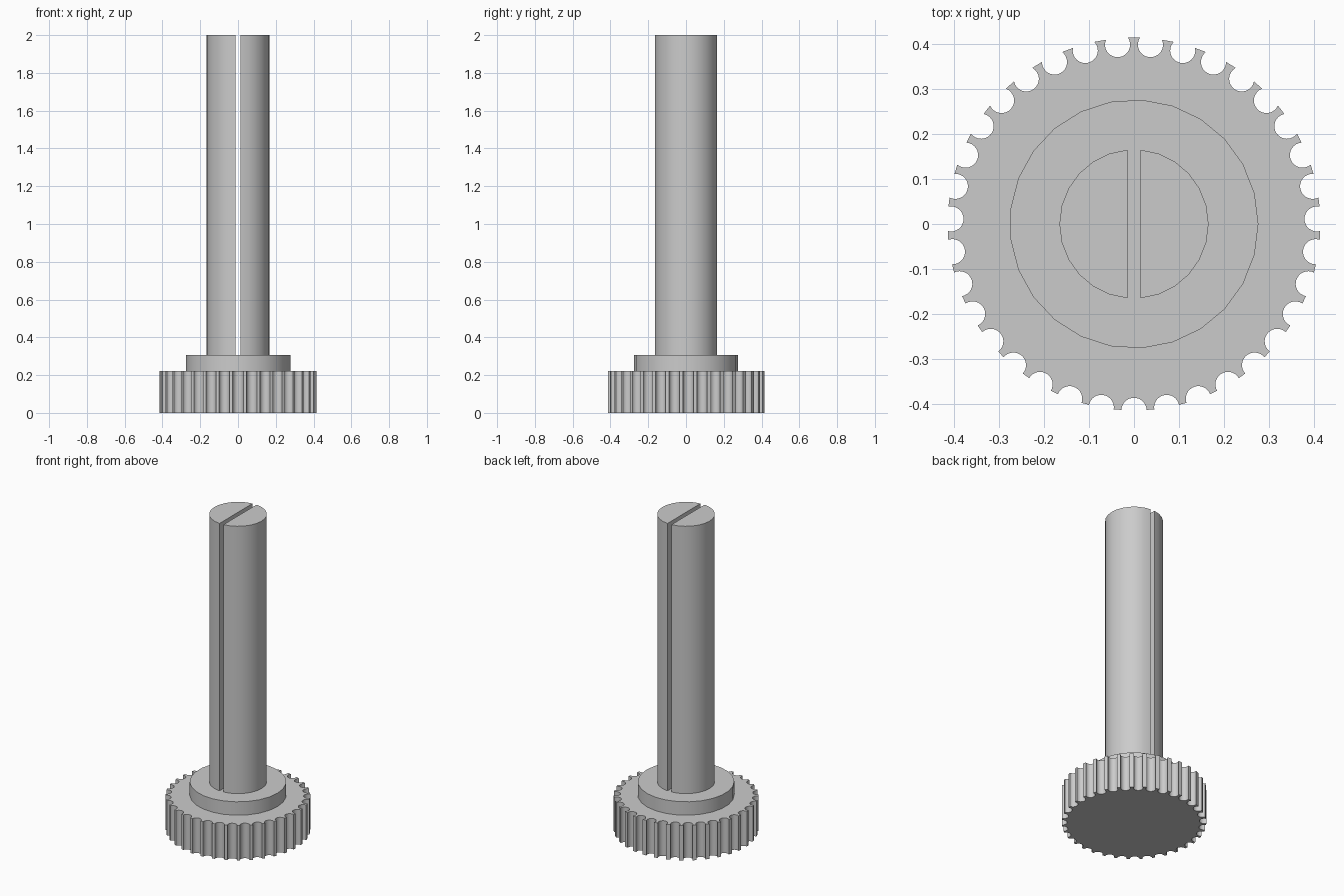
import bpy
import bmesh
from math import acos, asin, cos, sin, pi, tau

if "Cube" in bpy.data.objects:
    bpy.data.objects.remove(bpy.data.objects["Cube"], do_unlink=True)

grey = bpy.data.materials.new("plain grey")
grey.use_nodes = True
COLOUR = (0.6, 0.6, 0.6, 1)
grey.diffuse_color = COLOUR
grey.node_tree.nodes["Principled BSDF"].inputs["Base Color"].default_value = COLOUR

KNOB_R, KNOB_TOP = 0.415, 0.222
COLLAR_R, COLLAR_TOP = 0.277, 0.307
SHAFT_R, SHAFT_TOP, SLOT_HALF = 0.166, 2.0, 0.014


def polar(radius, angle, cx=0, cy=0):
    return cx + radius * cos(angle), cy + radius * sin(angle)


def extrude_profile(name, profile, bottom, top):
    """Solid prism from a counter-clockwise outline."""
    bm = bmesh.new()
    base = bm.faces.new([bm.verts.new((x, y, bottom)) for x, y in profile])
    result = bmesh.ops.extrude_face_region(bm, geom=[base], use_keep_orig=True)
    for item in result["geom"]:
        if isinstance(item, bmesh.types.BMVert):
            item.co.z = top
    bmesh.ops.recalc_face_normals(bm, faces=bm.faces)
    mesh = bpy.data.meshes.new(name)
    bm.to_mesh(mesh)
    bm.free()
    obj = bpy.data.objects.new(name, mesh)
    bpy.context.collection.objects.link(obj)
    mesh.materials.append(grey)
    bpy.ops.object.select_all(action="DESELECT")
    obj.select_set(True)
    bpy.context.view_layer.objects.active = obj
    bpy.ops.object.shade_smooth_by_angle(angle=pi / 6)
    return obj


def fluted_outline(count=35, ring=0.408, ring_y=-0.007, notch=0.028, steps=16):
    """Round outline bitten by a slightly off-centre ring of round notches."""
    points = []
    for i in range(count):
        cx, cy = polar(ring, pi / 2 + (i + 0.5) * tau / count, 0, ring_y)
        dist = (cx * cx + cy * cy) ** 0.5
        out = pi / 2 + (i + 0.5) * tau / count
        # direction from the knob centre to the notch
        out = acos(cx / dist) if cy >= 0 else -acos(cx / dist)
        open_angle = acos((KNOB_R**2 - dist**2 - notch**2) / (2 * dist * notch))
        sweep = tau - 2 * open_angle
        points += [polar(notch, out - open_angle - sweep * s / steps, cx, cy)
                   for s in range(steps + 1)]
    return points


# Fluted thumb knob
extrude_profile("knob", fluted_outline(), 0, KNOB_TOP)

# Round collar
collar = [polar(COLLAR_R, tau * i / 25) for i in range(25)]
extrude_profile("collar", collar, KNOB_TOP, COLLAR_TOP)

# Shaft split into two halves by the slot
edge = acos(SLOT_HALF / SHAFT_R)
half = [polar(SHAFT_R, -edge + 2 * edge * i / 12) for i in range(13)]
extrude_profile("shaft_left_half", half, COLLAR_TOP, SHAFT_TOP)
extrude_profile("shaft_right_half", [(-x, -y) for x, y in half], COLLAR_TOP, SHAFT_TOP)
